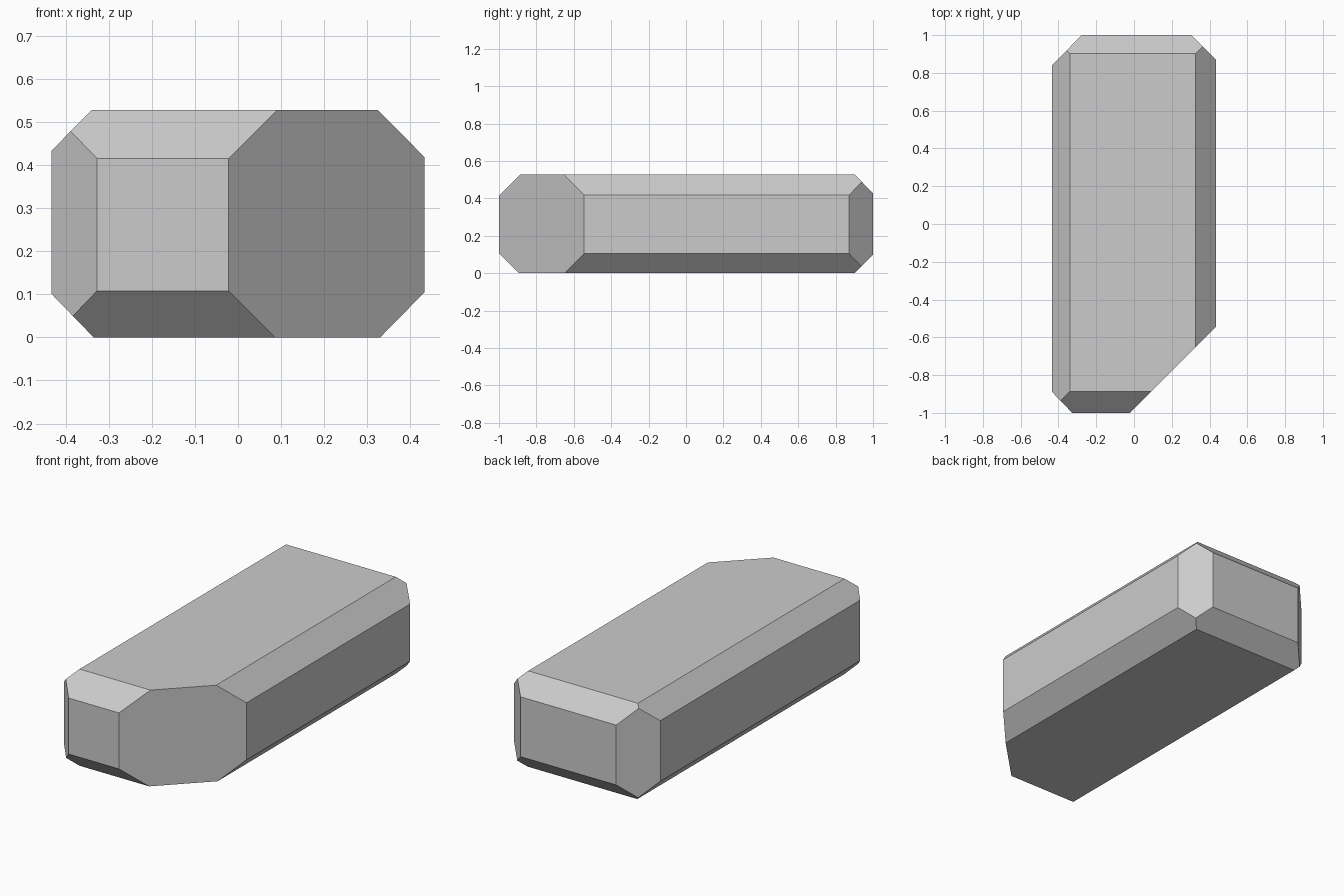
import bpy, bmesh
from mathutils import Vector, Matrix

if "Cube" in bpy.data.objects:
    bpy.data.objects.remove(bpy.data.objects["Cube"])

HX, HY, H = 0.433, 1.0, 0.527
CENTRE = Vector((0, 0, H / 2))

# Full block
bm = bmesh.new()
bmesh.ops.create_cube(bm, size=1, matrix=Matrix.Translation(CENTRE) @ Matrix.Diagonal((2 * HX, 2 * HY, H, 1)))


def chamfer(axis, p, q):
    """Cut off an edge running along axis; p and q are points on its two faces."""
    p, q = Vector(p), Vector(q)
    along = Vector([1.0 if i == axis else 0.0 for i in range(3)])
    normal = (q - p).cross(along).normalized()
    if normal.dot(p - CENTRE) < 0:
        normal = -normal
    cut = bmesh.ops.bisect_plane(bm, geom=bm.verts[:] + bm.edges[:] + bm.faces[:], dist=1e-6,
                                 plane_co=p, plane_no=normal, clear_outer=True)
    edges = [e for e in cut["geom_cut"] if isinstance(e, bmesh.types.BMEdge)]
    bmesh.ops.edgeloop_fill(bm, edges=edges)


# Upright corners: large front right cut, then the three small ones
chamfer(2, (-0.022, -HY, 0), (HX, -0.545, 0))
chamfer(2, (-0.327, -HY, 0), (-HX, -0.89, 0))
chamfer(2, (0.303, HY, 0), (HX, 0.872, 0))
chamfer(2, (-0.277, HY, 0), (-HX, 0.841, 0))

# Long side edges
chamfer(1, (0.325, 0, H), (HX, 0, 0.418))
chamfer(1, (0.33, 0, 0), (HX, 0, 0.105))
chamfer(1, (-0.34, 0, H), (-HX, 0, 0.433))
chamfer(1, (-0.335, 0, 0), (-HX, 0, 0.101))

# Front and back edges
chamfer(0, (0, -HY, 0.415), (0, -0.887, H))
chamfer(0, (0, -HY, 0.108), (0, -0.892, 0))
chamfer(0, (0, HY, 0.428), (0, 0.902, H))
chamfer(0, (0, HY, 0.1), (0, 0.9, 0))

bmesh.ops.recalc_face_normals(bm, faces=bm.faces[:])
mesh = bpy.data.meshes.new("chamfered_block")
bm.to_mesh(mesh)
bm.free()
bpy.context.collection.objects.link(bpy.data.objects.new("chamfered_block", mesh))
